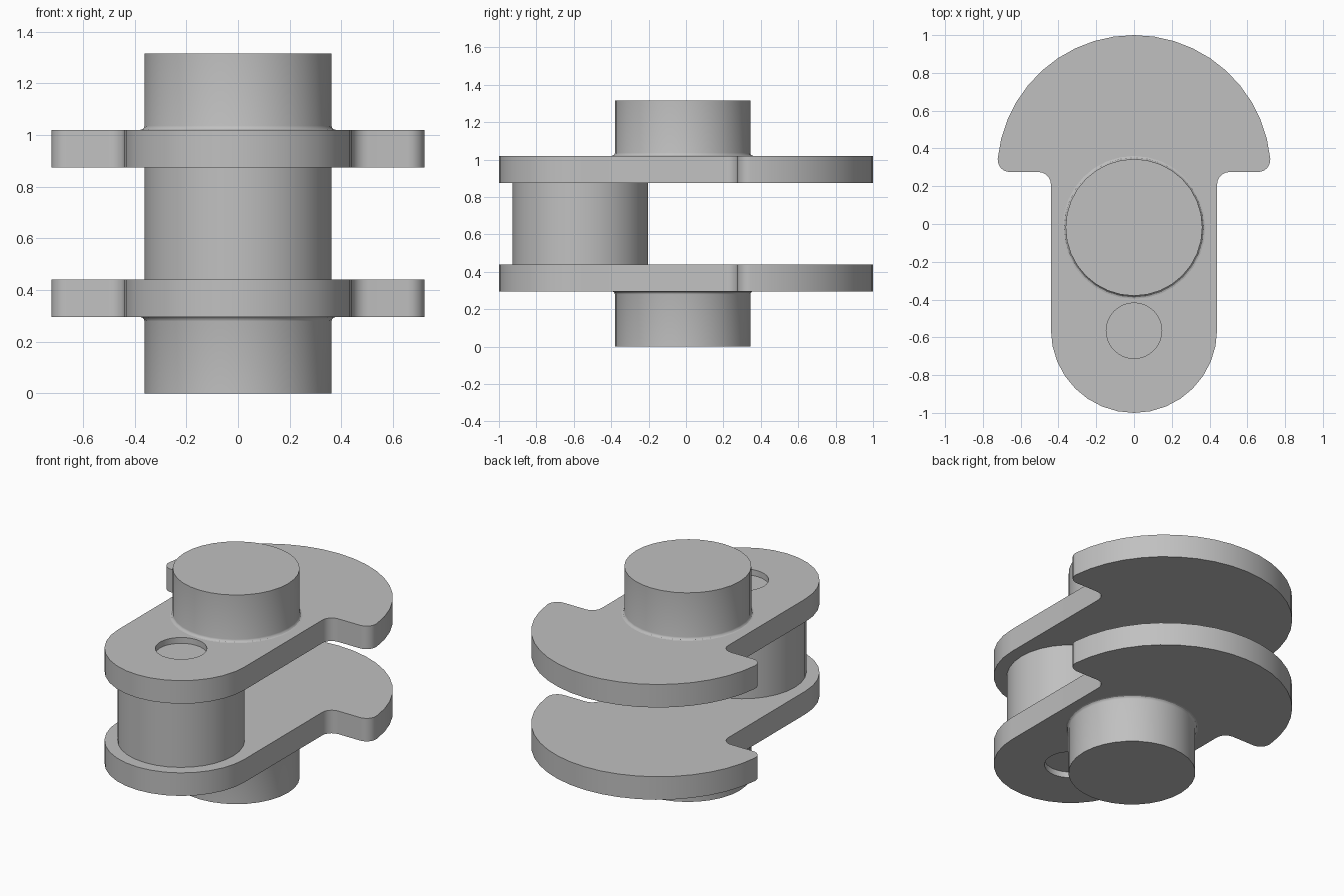
import bpy, bmesh
from math import pi, sin, cos, asin, degrees, radians

cube = bpy.data.objects.get("Cube")
if cube:
    bpy.data.objects.remove(cube, do_unlink=True)

# Single grey steel material
steel = bpy.data.materials.new("grey steel")
steel.use_nodes = True
GREY = (0.53, 0.53, 0.53, 1)
steel.diffuse_color = GREY
steel.node_tree.nodes["Principled BSDF"].inputs["Base Color"].default_value = GREY

HEIGHT = 1.315
WEB_LOW, WEB_HIGH = 0.295, 0.44      # lower web, mirrored for the upper one
SHAFT_R, SHAFT_Y = 0.362, -0.018
PIN_Y, HOLE_R, HOLE_DEPTH = -0.565, 0.147, 0.037


def finish(bm, name):
    bmesh.ops.recalc_face_normals(bm, faces=bm.faces[:])
    mesh = bpy.data.meshes.new(name)
    bm.to_mesh(mesh)
    bm.free()
    mesh.materials.append(steel)
    obj = bpy.data.objects.new(name, mesh)
    bpy.context.collection.objects.link(obj)
    bpy.ops.object.select_all(action='DESELECT')
    obj.select_set(True)
    bpy.context.view_layer.objects.active = obj
    bpy.ops.object.shade_smooth_by_angle(angle=radians(30))
    return obj


def lathe(name, profile, y, steps=32):
    """Turn a list of (radius, z) points around a vertical axis."""
    bm = bmesh.new()
    verts = [bm.verts.new((r, y, z)) for r, z in profile]
    edges = [bm.edges.new(pair) for pair in zip(verts, verts[1:])]
    bmesh.ops.spin(bm, geom=verts + edges, cent=(0, y, 0), axis=(0, 0, 1),
                   angle=2 * pi, steps=steps)
    bmesh.ops.remove_doubles(bm, verts=bm.verts[:], dist=1e-5)
    finish(bm, name)


def arc(cx, cy, r, start, end, n):
    angles = [radians(start + (end - start) * i / n) for i in range(n + 1)]
    return [(cx + r * cos(a), cy + r * sin(a)) for a in angles]


# Web outline: right half from the rounded foot to the counterweight crown
FOOT_R, FOOT_Y = 0.44, -0.56
WEIGHT_R, WEIGHT_Y, FILLET = 0.725, 0.275, 0.065
tip_x = ((WEIGHT_R - FILLET) ** 2 - FILLET ** 2) ** 0.5
tip_angle = degrees(asin(FILLET / (WEIGHT_R - FILLET)))
half = arc(0, FOOT_Y, FOOT_R, -90, 0, 8)
half += arc(FOOT_R + FILLET, WEIGHT_Y - FILLET, FILLET, 180, 90, 5)
half += arc(tip_x, WEIGHT_Y + FILLET, FILLET, -90, tip_angle, 6)
half += arc(0, WEIGHT_Y, WEIGHT_R, tip_angle, 90, 10)[1:]
outline = half + [(-x, y) for x, y in half[-2:0:-1]]
hole = arc(0, PIN_Y, HOLE_R, 0, 360, 32)[:-1]


def web(name, z):
    """Flat plate with a round hole over the crank pin."""
    bm = bmesh.new()
    edges = []
    for loop in (outline, hole):
        vs = [bm.verts.new((x, y, z)) for x, y in loop]
        edges += [bm.edges.new((v, vs[i - 1])) for i, v in enumerate(vs)]
    bmesh.ops.triangle_fill(bm, edges=edges, use_beauty=True, normal=(0, 0, 1))
    ext = bmesh.ops.extrude_face_region(bm, geom=bm.faces[:])
    moved = [g for g in ext["geom"] if isinstance(g, bmesh.types.BMVert)]
    bmesh.ops.translate(bm, verts=moved, vec=(0, 0, WEB_HIGH - WEB_LOW))
    finish(bm, name)


web("lower_web", WEB_LOW)
web("upper_web", HEIGHT - WEB_HIGH)

# Main journals, with a small fillet where they meet the webs
F = 0.016
journal = [(0, 0), (SHAFT_R, 0)]
journal += [(SHAFT_R + F - F * cos(a), WEB_LOW - F + F * sin(a))
            for a in (radians(30 * i) for i in range(4))]
lathe("lower_journal", journal, SHAFT_Y)
lathe("upper_journal", [(r, HEIGHT - z) for r, z in journal], SHAFT_Y)

# Crank pin, its narrow ends forming the floors of the web holes
floor = WEB_LOW + HOLE_DEPTH
pin = [(0, floor), (HOLE_R, floor), (HOLE_R, WEB_HIGH), (SHAFT_R, WEB_HIGH)]
lathe("crank_pin", pin + [(r, HEIGHT - z) for r, z in reversed(pin)], PIN_Y)
